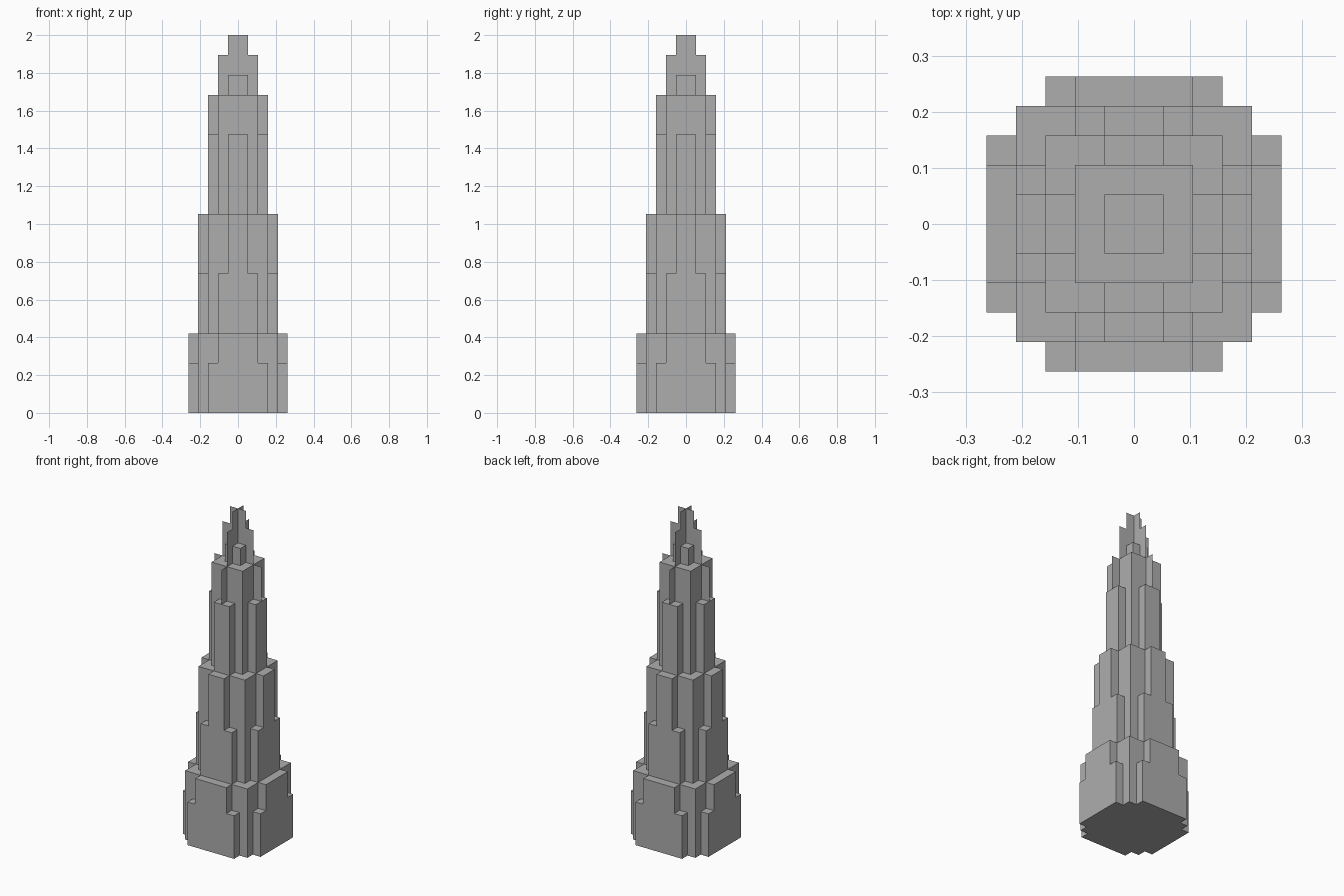
import bpy
import bmesh
from math import pi
from mathutils import Matrix

cube = bpy.data.objects.get("Cube")
if cube:
    bpy.data.objects.remove(cube, do_unlink=True)

U = 2 / 38  # building module: the tower is 38 modules tall

stone = bpy.data.materials.new("grey_stone")
stone.use_nodes = True
GREY = (0.42, 0.42, 0.42, 1)
stone.diffuse_color = GREY
stone.node_tree.nodes["Principled BSDF"].inputs["Base Color"].default_value = GREY


def add_object(name, bm):
    """Scale module units to the model and link the finished part."""
    bmesh.ops.scale(bm, vec=(U, U, U), verts=bm.verts)
    bmesh.ops.recalc_face_normals(bm, faces=bm.faces)
    mesh = bpy.data.meshes.new(name)
    bm.to_mesh(mesh)
    bm.free()
    mesh.materials.append(stone)
    bpy.context.collection.objects.link(bpy.data.objects.new(name, mesh))


def outline(bm, steps, base, y):
    """Upright symmetric stepped face; steps are (half width, top) pairs."""
    right, z = [], base
    for half, top in steps:
        right += [(half, z), (half, top)]
        z = top
    points = right + [(-x, z) for x, z in reversed(right)]
    return bm.faces.new([bm.verts.new((x, y, z)) for x, z in points])


def spin(bm, turns):
    """Repeat the geometry about the tower axis in quarter turns."""
    source = bm.verts[:] + bm.edges[:] + bm.faces[:]
    for i in range(1, turns):
        copy = bmesh.ops.duplicate(bm, geom=source)["geom"]
        verts = [g for g in copy if isinstance(g, bmesh.types.BMVert)]
        bmesh.ops.rotate(bm, verts=verts, cent=(0, 0, 0),
                         matrix=Matrix.Rotation(i * pi / 2, 3, "Z"))


def core(name, half, base, top):
    """Square central block."""
    bm = bmesh.new()
    bmesh.ops.create_cube(bm, size=1)
    bmesh.ops.scale(bm, vec=(2 * half, 2 * half, top - base), verts=bm.verts)
    bmesh.ops.translate(bm, vec=(0, 0, (base + top) / 2), verts=bm.verts)
    add_object(name, bm)


def buttresses(name, inner, base, steps):
    """Stepped bay one module deep on each of the four sides."""
    bm = bmesh.new()
    face = outline(bm, steps, base, -inner)
    extruded = bmesh.ops.extrude_face_region(bm, geom=[face], use_keep_orig=True)
    verts = [g for g in extruded["geom"] if isinstance(g, bmesh.types.BMVert)]
    bmesh.ops.translate(bm, vec=(0, -1, 0), verts=verts)
    spin(bm, 4)
    add_object(name, bm)


def crossed_fins(name, base, steps):
    """Two paper-thin upright sheets crossing on the tower axis."""
    bm = bmesh.new()
    outline(bm, steps, base, 0)
    spin(bm, 2)
    add_object(name, bm)


# Base tier
core("base_core", 4, 0, 8)
buttresses("base_buttresses", 4, 0, [(3, 5), (2, 8)])

# Middle tier
core("middle_core", 3, 8, 20)
buttresses("middle_buttresses", 3, 8, [(2, 14), (1, 20)])

# Upper tier, with fins above its buttresses
core("upper_core", 2, 20, 32)
buttresses("upper_buttresses", 2, 20, [(1, 28)])
crossed_fins("upper_fins", 28, [(3, 32)])

# Crown and spire
core("crown_core", 1, 32, 34)
crossed_fins("spire_fins", 32, [(2, 36), (1, 38)])
